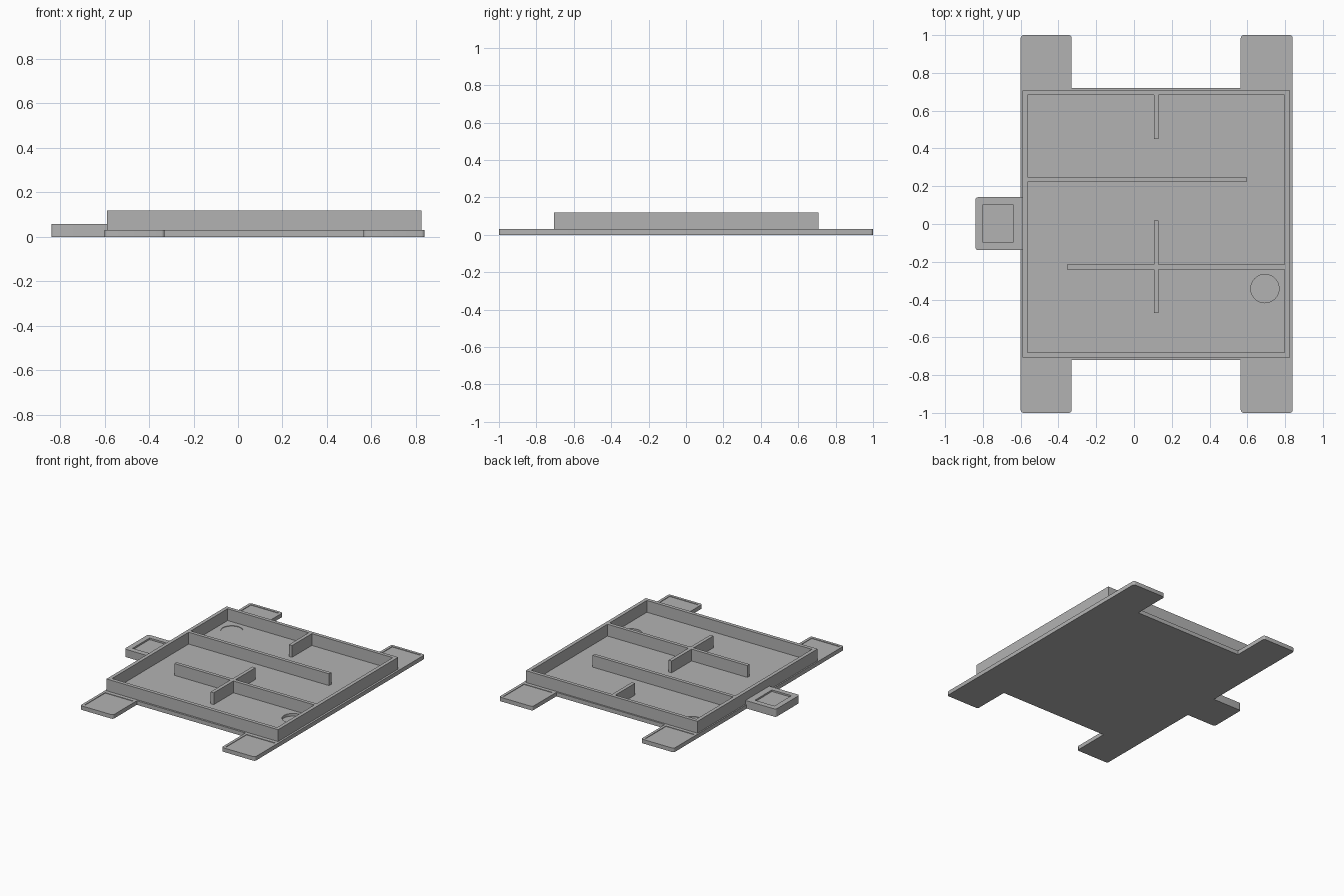
import bpy, bmesh

cube = bpy.data.objects.get("Cube")
if cube:
    bpy.data.objects.remove(cube, do_unlink=True)

grey = bpy.data.materials.new("plain grey")
grey.use_nodes = True
COLOUR = (0.45, 0.45, 0.45, 1)
grey.diffuse_color = COLOUR
grey.node_tree.nodes["Principled BSDF"].inputs["Base Color"].default_value = COLOUR

FLOOR, RIM = 0.03, 0.118      # plate top, wall top
T = 0.026                     # wall thickness


def prism(name, outline, z0, z1, round_if=None, radius=0.015):
    """Extrude an outline; optionally round the upright edges chosen by round_if."""
    bm = bmesh.new()
    face = bm.faces.new([bm.verts.new((x, y, z0)) for x, y in outline])
    top = bmesh.ops.extrude_face_region(bm, geom=[face])["geom"]
    for v in top:
        if isinstance(v, bmesh.types.BMVert):
            v.co.z = z1
    if round_if:
        edges = [e for e in bm.edges
                 if abs(e.verts[0].co.z - e.verts[1].co.z) > 0.001 and round_if(e.verts[0].co)]
        bmesh.ops.bevel(bm, geom=edges, offset=radius, segments=4, profile=0.5, affect='EDGES')
    bmesh.ops.recalc_face_normals(bm, faces=bm.faces)
    mesh = bpy.data.meshes.new(name)
    bm.to_mesh(mesh)
    bm.free()
    mesh.materials.append(grey)
    obj = bpy.data.objects.new(name, mesh)
    bpy.context.collection.objects.link(obj)
    return obj


def box(name, x0, x1, y0, y1, z0, z1, **kw):
    return prism(name, [(x0, y0), (x1, y0), (x1, y1), (x0, y1)], z0, z1, **kw)


def cut(target, cutter):
    """Subtract the cutter from the target and remove it."""
    cutter.hide_render = True
    mod = target.modifiers.new("cut", 'BOOLEAN')
    mod.operation, mod.solver, mod.object = 'DIFFERENCE', 'EXACT', cutter
    bpy.context.view_layer.objects.active = target
    bpy.ops.object.modifier_apply(modifier=mod.name)
    bpy.data.objects.remove(cutter, do_unlink=True)


# Base plate with four corner tabs
half = [(-0.6, 1), (-0.6, -1), (-0.33, -1), (-0.33, -0.72),
        (0.565, -0.72), (0.565, -1), (0.84, -1), (0.84, 1)]
back = [(0.565, 1), (0.565, 0.72), (-0.33, 0.72), (-0.33, 1)]
base = prism("base_plate", half + back, 0, FLOOR, round_if=lambda c: abs(c.y) > 0.9)

# Shallow panels sunk into the tabs
for x0, x1 in ((-0.6, -0.33), (0.565, 0.84)):
    for side in (-1, 1):
        y0, y1 = sorted((side * 0.735, side * 0.98))
        cut(base, box("tab_cutter", x0 + 0.02, x1 - 0.02, y0, y1, FLOOR - 0.004, 0.1))

# Round goal pocket and shallow start mark in the floor
for x, y, depth in ((0.693, -0.342, 0.02), (-0.45, 0.57, 0.004)):
    bpy.ops.mesh.primitive_cylinder_add(vertices=48, radius=0.075, depth=0.1,
                                        location=(x, y, FLOOR - depth + 0.05))
    cut(base, bpy.context.object)

# Outer wall frame
frame = box("outer_wall", -0.59, 0.825, -0.706, 0.708, FLOOR, RIM)
cut(frame, box("frame_cutter", -0.563, 0.798, -0.679, 0.682, 0, 0.2))

# Inner maze walls
box("back_stub_wall", 0.105, 0.105 + T, 0.45, 0.685, FLOOR, RIM)
box("back_cross_wall", -0.565, 0.595, 0.223, 0.223 + T, FLOOR, RIM)
box("centre_wall", 0.105, 0.105 + T, -0.472, 0.018, FLOOR, RIM)
box("front_cross_wall_right", -0.355, 0.105, -0.241, -0.241 + T, FLOOR, RIM)
box("front_cross_wall_left", 0.105 + T, 0.8, -0.241, -0.241 + T, FLOOR, RIM)

# Side handle with a sunken top
handle = box("side_handle", -0.84, -0.59, -0.138, 0.142, 0, 0.058,
             round_if=lambda c: c.x < -0.8)
cut(handle, box("handle_cutter", -0.8, -0.64, -0.098, 0.102, 0.046, 0.1))

for obj in (base, handle):
    bpy.ops.object.select_all(action='DESELECT')
    obj.select_set(True)
    bpy.context.view_layer.objects.active = obj
    bpy.ops.object.shade_smooth_by_angle()
